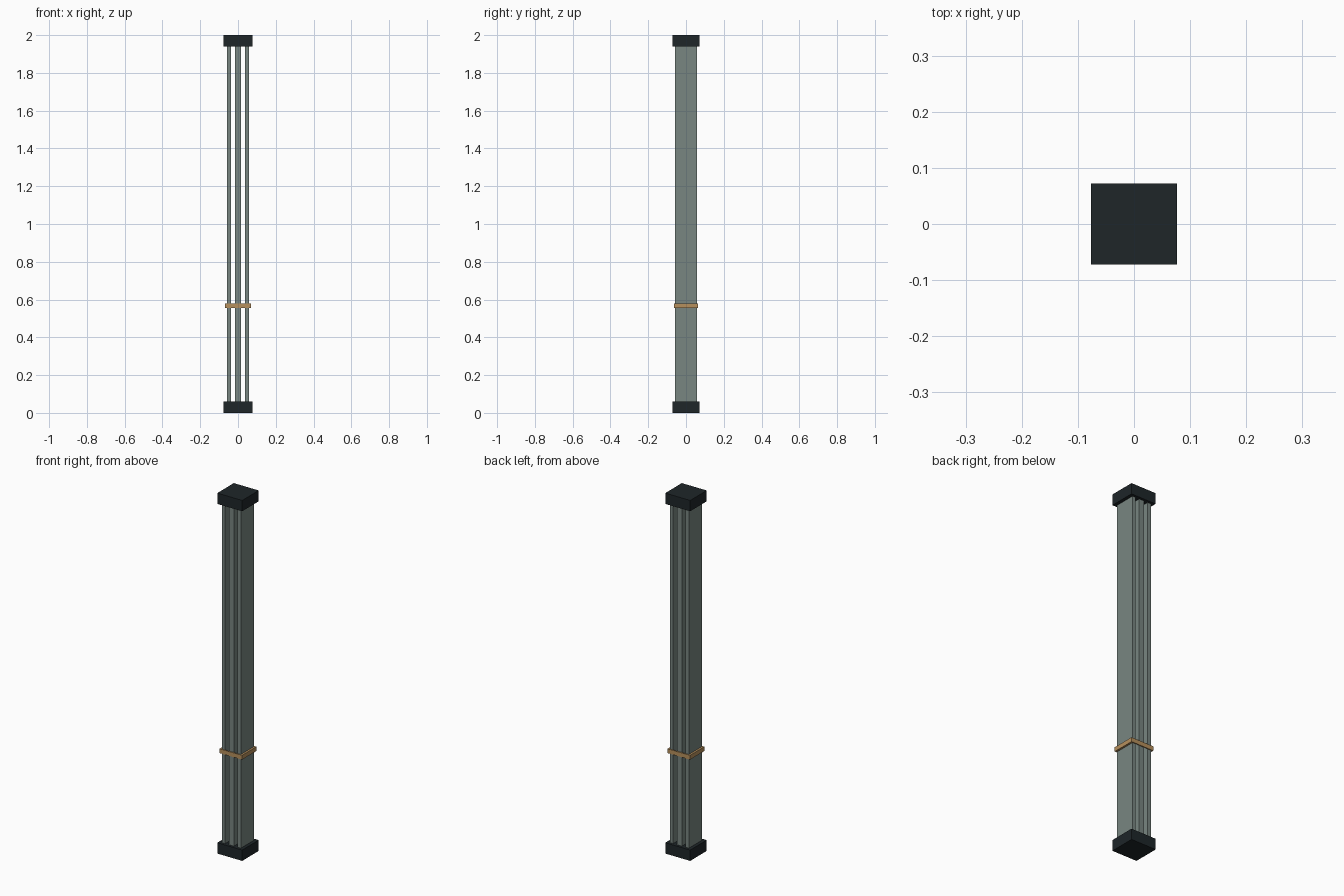
import bpy
import bmesh
from mathutils import Matrix

if "Cube" in bpy.data.objects:
    bpy.data.objects.remove(bpy.data.objects["Cube"])


def material(name, rgb):
    m = bpy.data.materials.new(name)
    m.diffuse_color = (*rgb, 1)
    m.use_nodes = True
    m.node_tree.nodes["Principled BSDF"].inputs["Base Color"].default_value = m.diffuse_color
    return m


PANEL = material("grey_green", (0.19, 0.24, 0.22))
DARK = material("dark_cap", (0.013, 0.019, 0.022))
TAN = material("tan_strap", (0.47, 0.28, 0.11))


def boxes(name, mat, items):
    """One object made of axis-aligned boxes given as (centre, size)."""
    bm = bmesh.new()
    for c, s in items:
        bmesh.ops.create_cube(bm, size=1, matrix=Matrix.Translation(c) @ Matrix.Diagonal((*s, 1)))
    me = bpy.data.meshes.new(name)
    bm.to_mesh(me)
    bm.free()
    me.materials.append(mat)
    ob = bpy.data.objects.new(name, me)
    bpy.context.collection.objects.link(ob)
    return ob


# Three upright panels, standing side by side with open gaps
for name, x, w in (("left_panel", -0.048, 0.02), ("middle_panel", 0, 0.031), ("right_panel", 0.048, 0.02)):
    boxes(name, PANEL, [((x, 0, 1), (w, 0.116, 1.996))])

# End caps
for name, z in (("bottom_cap", 0.03), ("top_cap", 1.97)):
    boxes(name, DARK, [((0, 0, z), (0.153, 0.145, 0.06))])

# Strap wrapped around the bundle
zs, h = 0.568, 0.024
ox, oy, ix, iy = 0.069, 0.0635, 0.058, 0.058
strap = []
for s in (-1, 1):
    strap.append(((0, s * (oy + iy) / 2, zs), (2 * ox, oy - iy, h)))
    strap.append(((s * (ox + ix) / 2, 0, zs), (ox - ix, 2 * iy, h)))
boxes("strap", TAN, strap)
